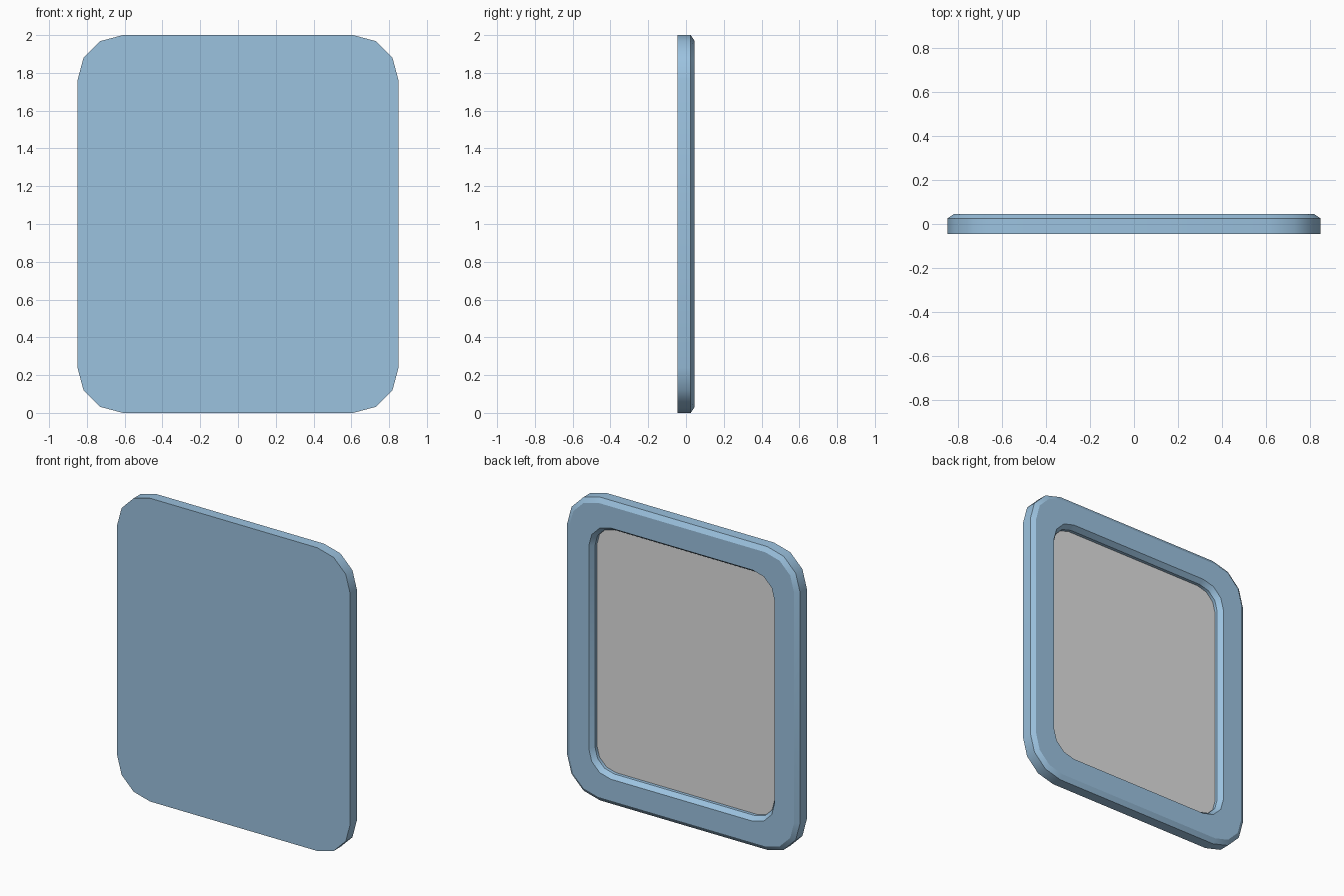
import bpy, bmesh, math

if "Cube" in bpy.data.objects:
    bpy.data.objects.remove(bpy.data.objects["Cube"])

HW, H, R = 0.85, 2.0, 0.24      # half width, height, corner radius
SEG = 3                         # facets per corner


def material(name, rgb):
    m = bpy.data.materials.new(name)
    m.diffuse_color = (*rgb, 1)
    m.use_nodes = True
    m.node_tree.nodes["Principled BSDF"].inputs["Base Color"].default_value = m.diffuse_color
    return m


blue = material("pale blue", (0.33, 0.54, 0.74))
grey = material("glass grey", (0.74, 0.74, 0.74))


def loop(bm, inset, radius, y):
    """Rounded rectangle ring, inset from the outer outline, at depth y."""
    cx, cz = HW - inset - radius, H / 2 - inset - radius
    verts = []
    for q, (sx, sz) in enumerate([(1, 1), (-1, 1), (-1, -1), (1, -1)]):
        for i in range(SEG + 1):
            a = math.pi / 2 * (q + i / SEG)
            verts.append(bm.verts.new((sx * cx + radius * math.cos(a), y,
                                       H / 2 + sz * cz + radius * math.sin(a))))
    return verts


def finish(bm, name, mat):
    me = bpy.data.meshes.new(name)
    bm.to_mesh(me)
    bm.free()
    me.materials.append(mat)
    ob = bpy.data.objects.new(name, me)
    bpy.context.collection.objects.link(ob)
    bpy.ops.object.select_all(action='DESELECT')
    ob.select_set(True)
    bpy.context.view_layer.objects.active = ob
    bpy.ops.object.shade_smooth_by_angle(angle=math.radians(32))


# frame: flat front, bevelled outer rim, sloped recess lip (inset, radius, y)
bm = bmesh.new()
rings = [loop(bm, *p) for p in [(0, R, -0.045), (0, R, 0.025), (0.03, 0.21, 0.045),
                                (0.172, 0.16, 0.045), (0.195, 0.14, 0.013),
                                (0.195, 0.14, -0.012)]]
bm.faces.new(rings[0])
for a, b in zip(rings, rings[1:]):
    for i in range(len(a)):
        j = (i + 1) % len(a)
        bm.faces.new((a[i], a[j], b[j], b[i]))
bm.faces.new(rings[-1])
bmesh.ops.recalc_face_normals(bm, faces=bm.faces)
finish(bm, "frame", blue)

# glass panel set in the recess, facing the back
bm = bmesh.new()
f = bm.faces.new(loop(bm, 0.195, 0.14, -0.008))
f.normal_update()
if f.normal.y < 0:
    f.normal_flip()
finish(bm, "glass_panel", grey)
